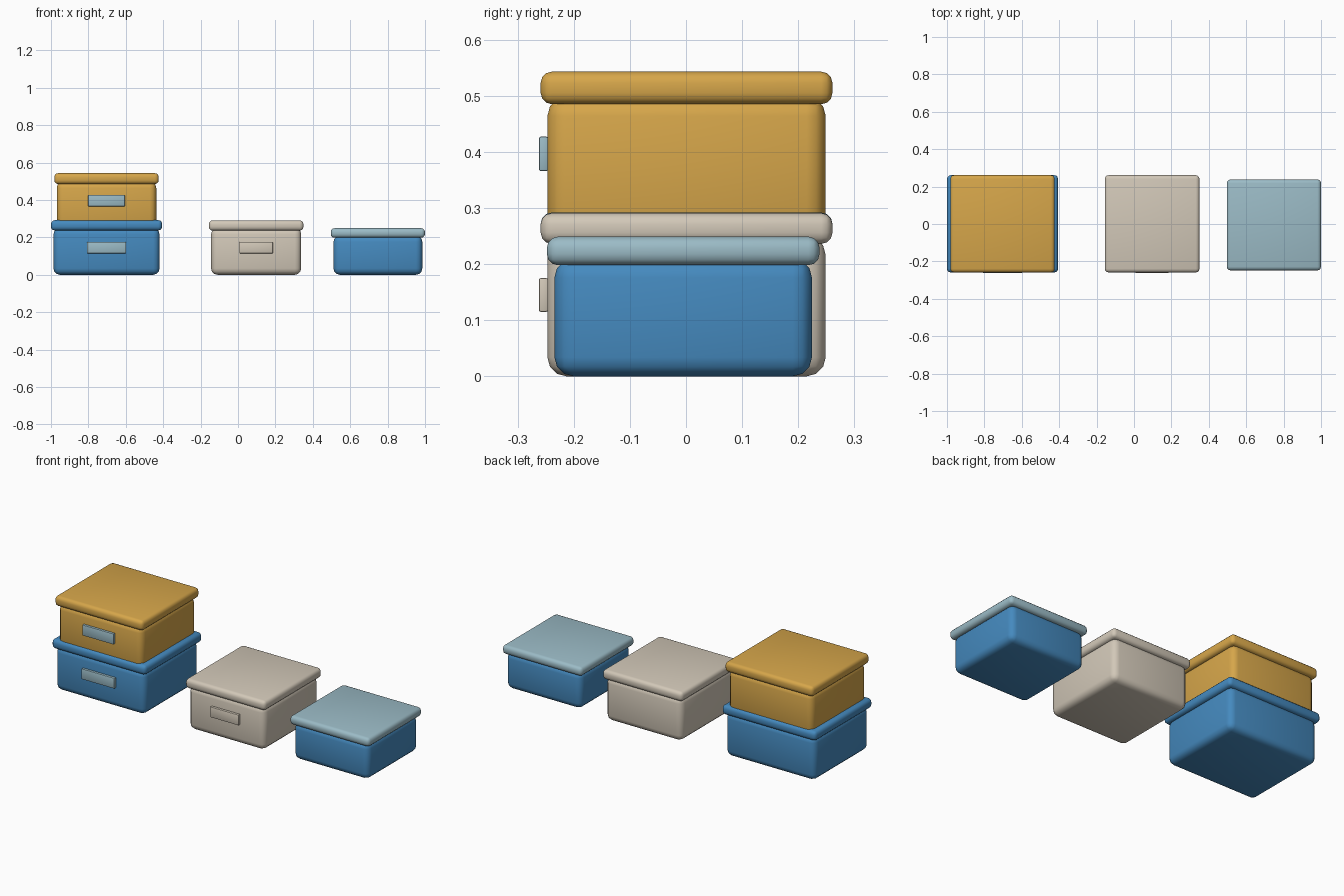
import bpy, bmesh, math

if "Cube" in bpy.data.objects:
    bpy.data.objects.remove(bpy.data.objects["Cube"])


def material(name, rgb):
    m = bpy.data.materials.new(name)
    lin = [((c / 255 + 0.055) / 1.055) ** 2.4 for c in rgb]
    m.diffuse_color = (*lin, 1)
    m.use_nodes = True
    m.node_tree.nodes["Principled BSDF"].inputs["Base Color"].default_value = m.diffuse_color
    return m


BLUE = material("blue", (69, 138, 191))
OCHRE = material("ochre", (214, 166, 74))
BEIGE = material("beige", (210, 200, 184))
PALE = material("pale_blue", (155, 187, 198))


def rounded_box(name, x, y, z, mat, radius, segments=3):
    """Box given by (min, max) ranges, with all edges rounded."""
    bm = bmesh.new()
    bmesh.ops.create_cube(bm, size=1)
    for v in bm.verts:
        for i, (lo, hi) in enumerate((x, y, z)):
            v.co[i] = hi if v.co[i] > 0 else lo
    bmesh.ops.bevel(bm, geom=bm.edges[:], offset=radius, segments=segments,
                    profile=0.5, affect='EDGES', clamp_overlap=True)
    me = bpy.data.meshes.new(name)
    bm.to_mesh(me)
    bm.free()
    me.materials.append(mat)
    ob = bpy.data.objects.new(name, me)
    bpy.context.collection.objects.link(ob)
    bpy.context.view_layer.objects.active = ob
    ob.select_set(True)
    bpy.ops.object.shade_smooth_by_angle(angle=math.radians(40))
    ob.select_set(False)


def storage_box(name, cx, cy, body_size, body_z, lid_size, lid_z, body_mat, lid_mat):
    for part, (w, d), z, mat, r in (("body", body_size, body_z, body_mat, 0.034),
                                    ("lid", lid_size, lid_z, lid_mat, 0.02)):
        rounded_box(f"{name}_{part}", (cx - w / 2, cx + w / 2),
                    (cy - d / 2, cy + d / 2), z, mat, r)


# Lidded boxes
storage_box("lower_box", -0.703, 0.001, (0.567, 0.496), (0, 0.25),
            (0.594, 0.52), (0.237, 0.292), BLUE, BLUE)
storage_box("upper_box", -0.703, 0.001, (0.532, 0.496), (0.248, 0.498),
            (0.558, 0.52), (0.485, 0.543), OCHRE, OCHRE)
storage_box("middle_box", 0.097, 0.001, (0.482, 0.496), (0, 0.25),
            (0.506, 0.52), (0.236, 0.291), BEIGE, BEIGE)
storage_box("small_box", 0.748, -0.005, (0.475, 0.459), (0, 0.21),
            (0.504, 0.486), (0.198, 0.249), BLUE, PALE)

# Label plates on the fronts
for name, x, z, mat in (("lower_label", (-0.807, -0.599), (0.115, 0.175), PALE),
                        ("upper_label", (-0.801, -0.605), (0.366, 0.427), PALE),
                        ("middle_label", (0.008, 0.186), (0.115, 0.175), BEIGE)):
    rounded_box(name, x, (-0.262, -0.246), z, mat, 0.003, 2)
